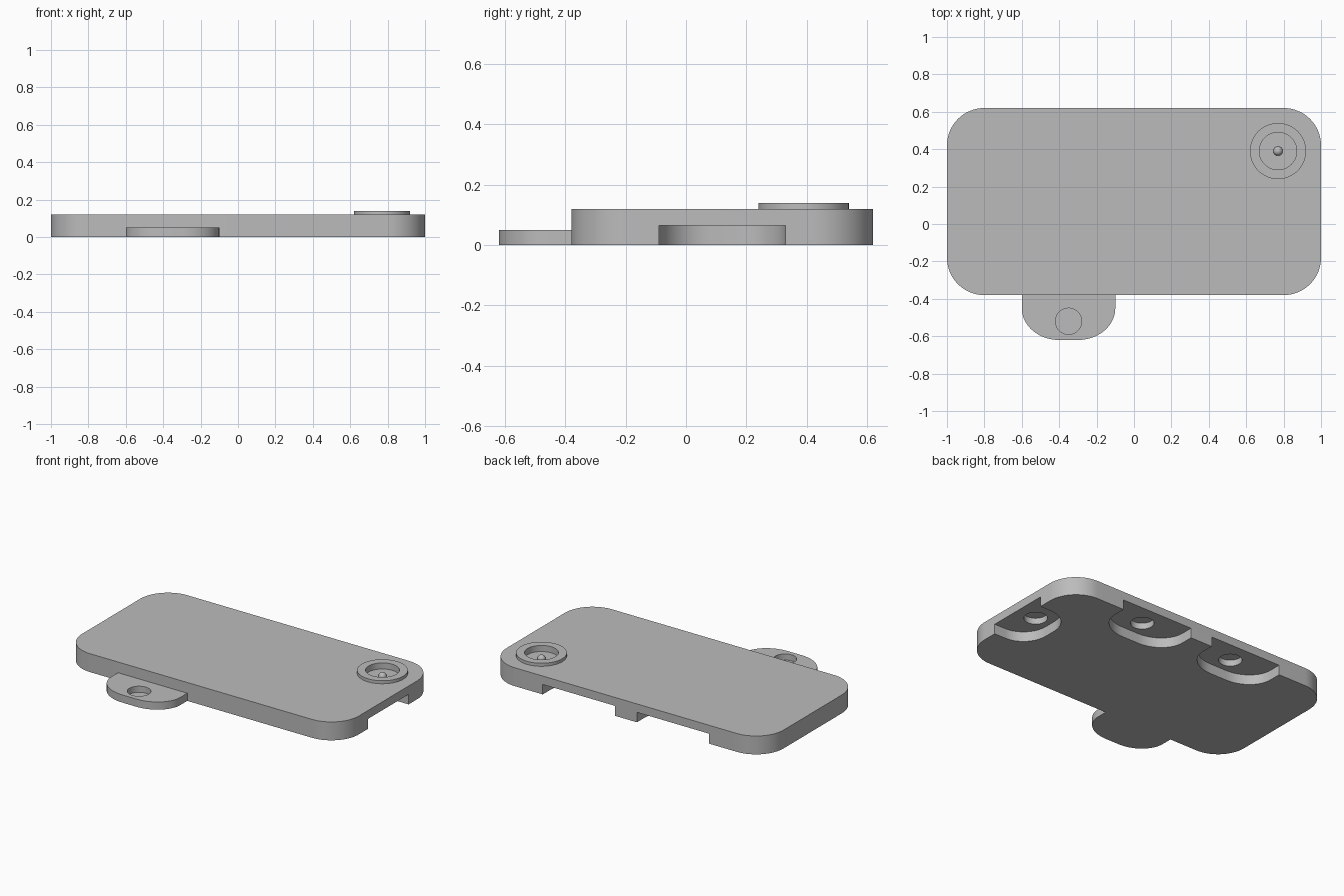
import bpy, bmesh
from math import sin, cos, pi, radians

if "Cube" in bpy.data.objects:
    bpy.data.objects.remove(bpy.data.objects["Cube"], do_unlink=True)

grey = bpy.data.materials.new("plain grey")
grey.use_nodes = True
GREY = (0.5, 0.5, 0.5, 1)
grey.diffuse_color = GREY
grey.node_tree.nodes["Principled BSDF"].inputs["Base Color"].default_value = GREY


def arc(cx, cy, rx, ry, start, end, steps=16):
    """Points along an elliptical arc, angles in degrees."""
    angles = [radians(start + (end - start) * i / steps) for i in range(steps + 1)]
    return [(cx + rx * cos(a), cy + ry * sin(a)) for a in angles]


def circle(x, y, r):
    return arc(x, y, r, r, 0, 360, 48)[:-1]


def rounded_rect(x, y, hw, hd, r):
    pts = []
    for i, (sx, sy) in enumerate([(1, 1), (-1, 1), (-1, -1), (1, -1)]):
        pts += arc(x + sx * (hw - r), y + sy * (hd - r), r, r, i * 90, i * 90 + 90)
    return pts


def tongue(x, y, hw, depth, rx, ry):
    """Straight at y, rounded at y - depth."""
    low = y - depth + ry
    return ([(x - hw, y)] + arc(x - hw + rx, low, rx, ry, 180, 270)
            + arc(x + hw - rx, low, rx, ry, 270, 360) + [(x + hw, y)])


def prism(name, outline, z0, z1):
    bm = bmesh.new()
    face = bm.faces.new([bm.verts.new((x, y, z0)) for x, y in outline])
    up = bmesh.ops.extrude_face_region(bm, geom=[face])["geom"]
    verts = [v for v in up if isinstance(v, bmesh.types.BMVert)]
    bmesh.ops.translate(bm, verts=verts, vec=(0, 0, z1 - z0))
    bmesh.ops.recalc_face_normals(bm, faces=bm.faces)
    mesh = bpy.data.meshes.new(name)
    bm.to_mesh(mesh)
    bm.free()
    mesh.materials.append(grey)
    ob = bpy.data.objects.new(name, mesh)
    bpy.context.collection.objects.link(ob)
    return ob


def select(ob):
    bpy.ops.object.select_all(action="DESELECT")
    ob.select_set(True)
    bpy.context.view_layer.objects.active = ob


def cut(ob, outline, z0, z1):
    cutter = prism("cutter", outline, z0, z1)
    cutter.hide_render = True
    select(ob)
    mod = ob.modifiers.new("cut", "BOOLEAN")
    mod.operation, mod.solver, mod.object = "DIFFERENCE", "EXACT", cutter
    bpy.ops.object.modifier_apply(modifier=mod.name)
    bpy.data.objects.remove(cutter, do_unlink=True)


# Main plate
BACK, FRONT, TOP, CEILING = 0.62, -0.38, 0.12, 0.065
plate = prism("plate", rounded_rect(0, 0.12, 1, 0.5, 0.2), 0, TOP)

# Two back sockets, open underneath and behind, each with a round blind hole
for x in (-0.34, 0.34):
    pocket = tongue(x, BACK, 0.26, 0.25, 0.2, 0.17)
    pocket = [(px, py + 0.1 if py == BACK else py) for px, py in pocket]
    cut(plate, pocket, -0.1, CEILING)
    cut(plate, circle(x, 0.48, 0.07), 0.03, CEILING + 0.04)

# Side socket: the same shape turned to open towards +x
side = tongue(-0.12, 1, 0.21, 0.25, 0.17, 0.17)
side = [(v + 0.1 if v == 1 else v, -u) for u, v in side]
cut(plate, side, -0.1, CEILING)
cut(plate, circle(0.86, 0.12, 0.07), 0.03, CEILING + 0.04)

# Front tab with a blind hole in its top
tab = prism("front_tab", tongue(-0.35, FRONT, 0.25, 0.24, 0.2, 0.17), 0, 0.05)
cut(tab, circle(-0.35, -0.52, 0.07), 0.01, 0.1)

# Raised ring around a round recess
RX, RY = 0.77, 0.39
ring = prism("raised_ring", circle(RX, RY, 0.15), TOP, 0.14)
for part in (plate, ring):
    cut(part, circle(RX, RY, 0.1), 0.1, 0.2)

# Small ball in the recess
bpy.ops.mesh.primitive_uv_sphere_add(segments=24, ring_count=12, radius=0.025,
                                     location=(RX, RY, 0.1))
ball = bpy.context.object
ball.name = "centre_ball"
ball.data.materials.append(grey)

for ob in (plate, tab, ring, ball):
    select(ob)
    bpy.ops.object.shade_smooth_by_angle(angle=radians(35))
